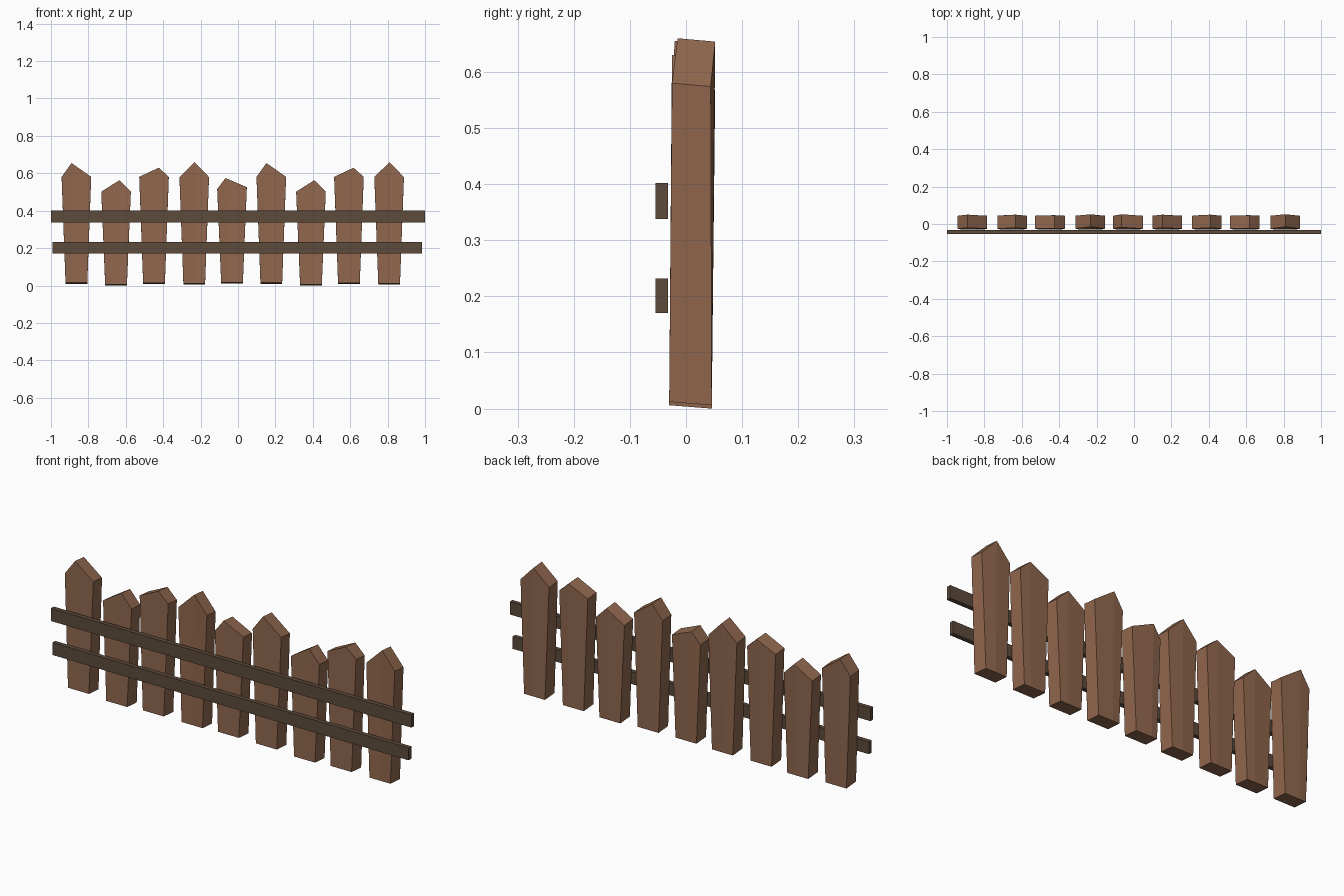
import bpy, bmesh

if "Cube" in bpy.data.objects:
    bpy.data.objects.remove(bpy.data.objects["Cube"])


def material(name, rgb):
    m = bpy.data.materials.new(name)
    m.diffuse_color = (*rgb, 1)
    m.use_nodes = True
    m.node_tree.nodes["Principled BSDF"].inputs["Base Color"].default_value = m.diffuse_color
    return m


def finish(name, bm, mat):
    bmesh.ops.recalc_face_normals(bm, faces=bm.faces)
    mesh = bpy.data.meshes.new(name)
    bm.to_mesh(mesh)
    bm.free()
    mesh.materials.append(mat)
    obj = bpy.data.objects.new(name, mesh)
    bpy.context.collection.objects.link(obj)
    return obj


picket_wood = material("picket_wood", (0.28, 0.135, 0.075))
rail_wood = material("rail_wood", (0.11, 0.07, 0.045))


def picket(name, x, base, left, right, peak, peak_y):
    """Tapered board with a pointed top and a slight ridge down each broad face."""
    bm = bmesh.new()
    mid = peak[0] * 0.8
    outline = [(-0.058, base), (mid, base), (0.058, base),
               (0.079, right), peak, (-0.079, left)]
    ys = [(-0.03, 0.046)] * 3 + [(-0.025, 0.044), peak_y, (-0.025, 0.044)]
    front = [bm.verts.new((x + px, y[0], pz + 0.003)) for (px, pz), y in zip(outline, ys)]
    back = [bm.verts.new((x + px, y[1], pz - 0.003)) for (px, pz), y in zip(outline, ys)]
    for ring in (front, back):
        bm.faces.new([ring[i] for i in (0, 1, 4, 5)])
        bm.faces.new([ring[i] for i in (1, 2, 3, 4)])
    for i in range(6):
        j = (i + 1) % 6
        bm.faces.new((front[i], front[j], back[j], back[i]))
    return finish(name, bm, picket_wood)


# picket shapes: x, base z, left and right shoulder z, peak (x, z), peak front/back y
shapes = [
    (-0.864, 0.012, 0.578, 0.578, (-0.026, 0.652), (-0.02, 0.05)),
    (-0.652, 0.003, 0.499, 0.499, (0.018, 0.560), (-0.02, 0.05)),
    (-0.449, 0.010, 0.578, 0.578, (0.025, 0.627), (-0.025, 0.047)),
    (-0.234, 0.009, 0.577, 0.577, (0.002, 0.657), (-0.015, 0.052)),
    (-0.032, 0.014, 0.513, 0.523, (-0.035, 0.572), (-0.018, 0.052)),
]
for i in range(9):
    x, *rest = shapes[i % 5]
    picket(f"picket_{i + 1}", x + (1.042 if i >= 5 else 0), *rest)


# horizontal rails across the front
def rail(name, x0, x1, z0, z1, y0=-0.054, y1=-0.032):
    bm = bmesh.new()
    bmesh.ops.create_cube(bm, size=1)
    bmesh.ops.scale(bm, vec=(x1 - x0, y1 - y0, z1 - z0), verts=bm.verts)
    bmesh.ops.translate(bm, vec=((x0 + x1) / 2, (y0 + y1) / 2, (z0 + z1) / 2), verts=bm.verts)
    return finish(name, bm, rail_wood)


rail("upper_rail", -1.0, 1.0, 0.338, 0.402)
rail("lower_rail", -0.992, 0.984, 0.17, 0.232)
